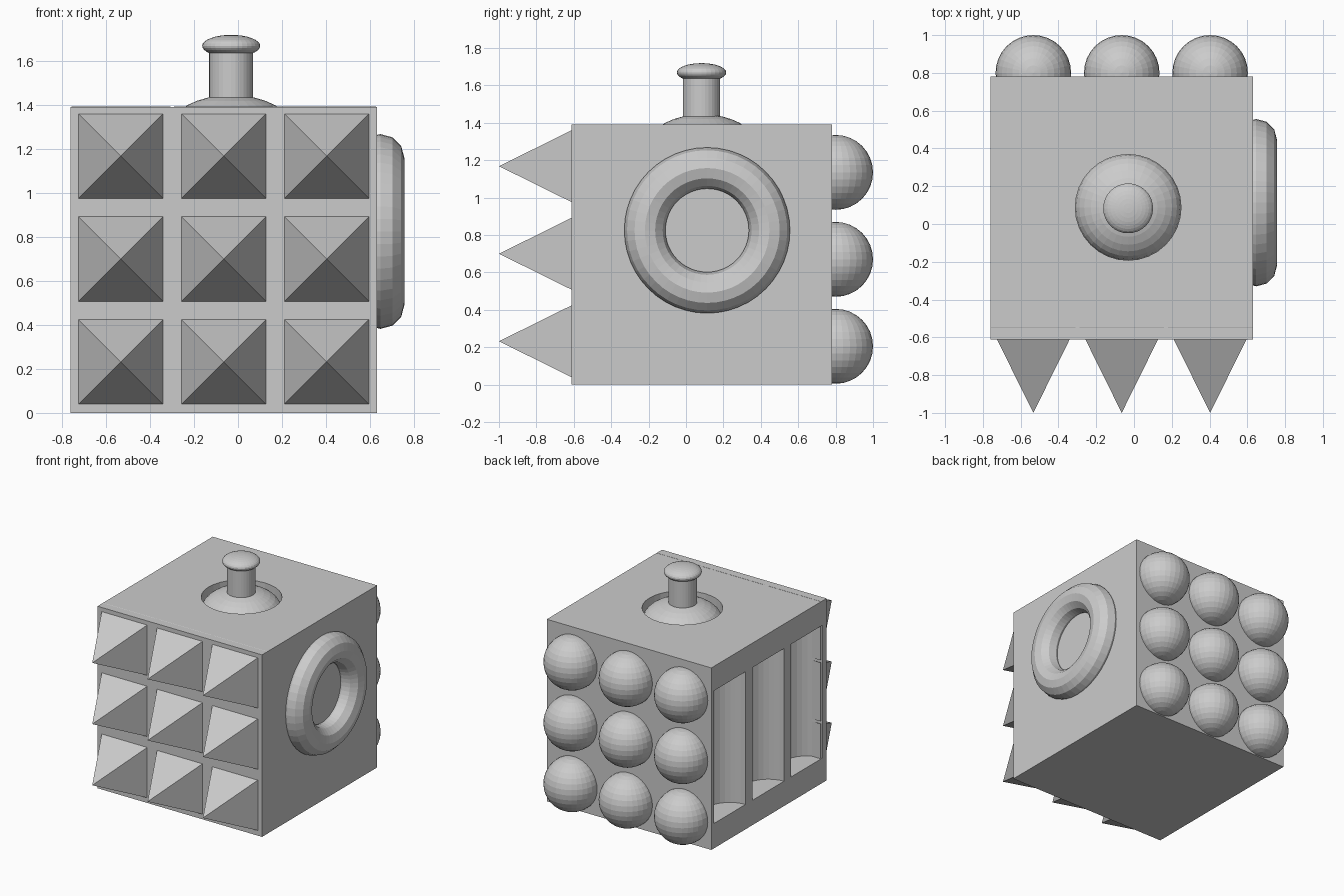
import bpy
from math import pi, sqrt

if "Cube" in bpy.data.objects:
    bpy.data.objects.remove(bpy.data.objects["Cube"])

CX, CY, CZ, S = -0.065, 0.085, 0.696, 1.392   # body centre and side
STEP = 0.468                                  # spacing of repeated parts


def named(name):
    ob = bpy.context.object
    ob.name = name
    return ob


def ball(name, loc, r, height=None):
    bpy.ops.mesh.primitive_uv_sphere_add(segments=32, ring_count=16, radius=1, location=loc)
    ob = named(name)
    ob.scale = (r, r, height or r)
    return ob


def cylinder(name, x, y, z0, z1, r, sides=32):
    bpy.ops.mesh.primitive_cylinder_add(vertices=sides, radius=r, depth=z1 - z0,
                                        location=(x, y, (z0 + z1) / 2))
    return named(name)


def cut(target, cutter):
    mod = target.modifiers.new(cutter.name, 'BOOLEAN')
    mod.operation = 'DIFFERENCE'
    mod.solver = 'EXACT'
    mod.object = cutter
    cutter.hide_render = True
    cutter.hide_set(True)


# Main cube
bpy.ops.mesh.primitive_cube_add(size=S, location=(CX, CY, CZ))
body = named("body")

# Front pyramids, with bases sunk into the cube
tip, base, half = -1.0, -0.545, 0.225
for i in (-1, 0, 1):
    for k in (-1, 0, 1):
        bpy.ops.mesh.primitive_cone_add(
            vertices=4, radius1=half * sqrt(2), depth=base - tip,
            location=(CX + i * STEP, (tip + base) / 2, 0.70 + k * STEP),
            rotation=(pi / 2, pi / 4, 0))
        named(f"pyramid_{i + 1}_{k + 1}")

# Back balls
for i in (-1, 0, 1):
    for k in (-1, 0, 1):
        ball(f"ball_{i + 1}_{k + 1}", (CX + i * STEP, 0.80, 0.67 + k * 0.465), 0.2)

# Ring on the right side
bpy.ops.mesh.primitive_torus_add(major_radius=0.333, minor_radius=0.11,
                                 major_segments=48, minor_segments=12,
                                 location=(0.647, 0.113, 0.825), rotation=(0, pi / 2, 0))
named("ring")

# Half-round grooves in the left side
for i in (-1, 0, 1):
    cut(body, cylinder(f"groove_cutter_{i + 1}", CX - S / 2, 0.093 + i * 0.465,
                       0.19, 1.205, 0.19))

# Round recess in the top, with dome, stem and cap
KX, KY = -0.031, 0.088
cut(body, cylinder("recess_cutter", KX, KY, 1.285, 1.5, 0.28))
ball("dome", (KX, KY, 1.292), 0.28, 0.153)
cylinder("knob_stem", KX, KY - 0.005, 1.40, 1.67, 0.1)
ball("knob_cap", (KX, KY - 0.005, 1.669), 0.132, 0.05)
